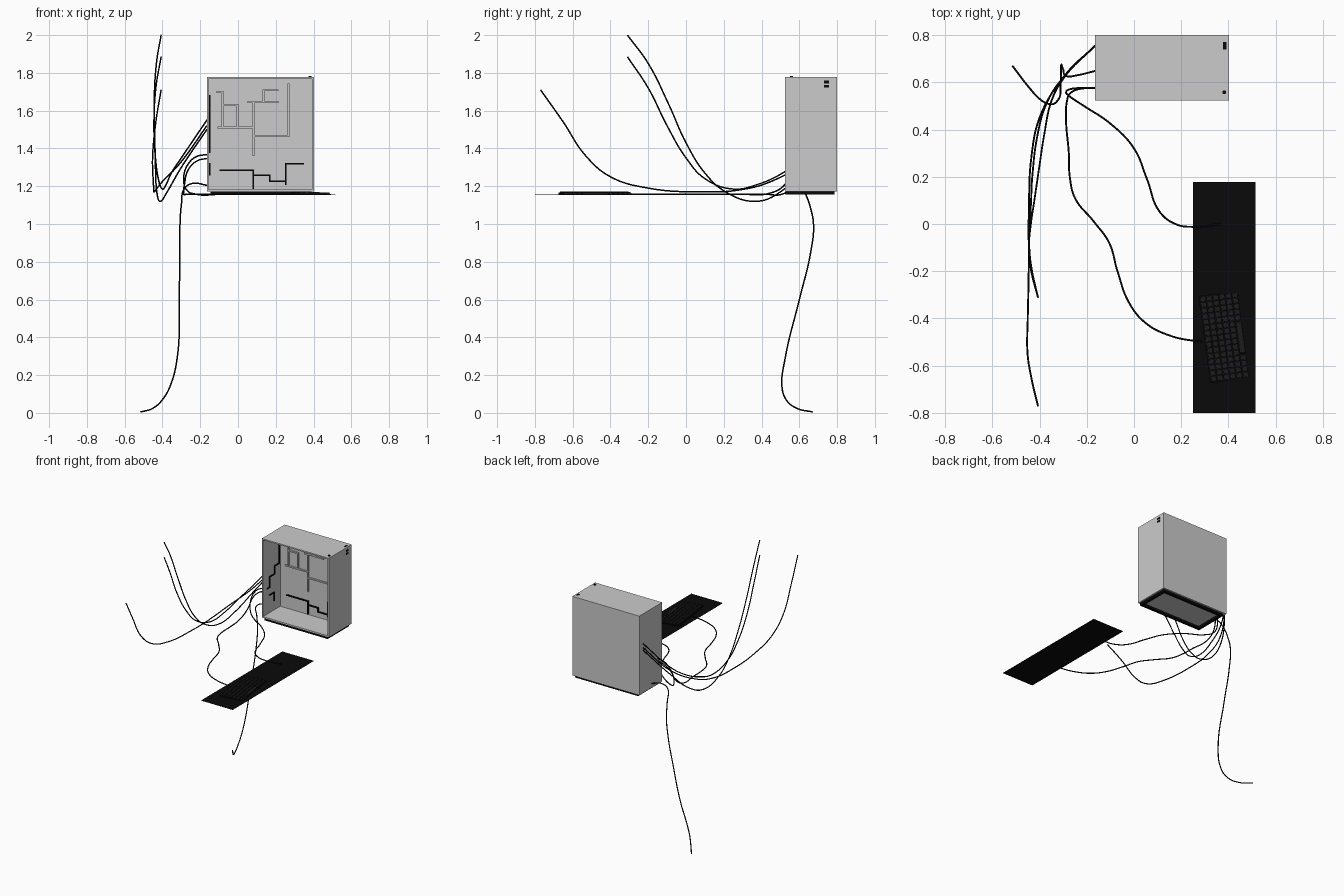
import bpy, bmesh, math
from mathutils import Matrix, Vector


def material(name, v):
    m = bpy.data.materials.new(name)
    m.diffuse_color = (v, v, v, 1)
    return m


BLACK = material("black", 0.003)
KEYCAP = material("keycap", 0.012)


def add_box(bm, lo, hi, top_scale=1.0):
    lo, hi = Vector(lo), Vector(hi)
    size = hi - lo
    geo = bmesh.ops.create_cube(bm, size=1)
    for v in geo["verts"]:
        s = top_scale if v.co.z > 0 else 1
        v.co = Vector((v.co.x * size.x * s, v.co.y * size.y * s, v.co.z * size.z)) + (lo + hi) / 2


def finish(name, bm, mat=None):
    me = bpy.data.meshes.new(name)
    bm.to_mesh(me)
    bm.free()
    ob = bpy.data.objects.new(name, me)
    bpy.context.collection.objects.link(ob)
    if mat:
        me.materials.append(mat)
    return ob


def boxes(name, items, mat=None):
    bm = bmesh.new()
    for lo, hi in items:
        add_box(bm, lo, hi)
    return finish(name, bm, mat)


def cable(name, pts, r=0.004):
    cu = bpy.data.curves.new(name, "CURVE")
    cu.dimensions = "3D"
    cu.bevel_depth = r
    cu.bevel_resolution = 2
    cu.resolution_u = 8
    cu.use_fill_caps = True
    sp = cu.splines.new("BEZIER")
    sp.bezier_points.add(len(pts) - 1)
    for p, co in zip(sp.bezier_points, pts):
        p.co = co
    for p in sp.bezier_points:
        p.handle_left_type = p.handle_right_type = "AUTO"
    cu.materials.append(BLACK)
    ob = bpy.data.objects.new(name, cu)
    bpy.context.collection.objects.link(ob)


# Case: box with an open front, pushed in to the inner back wall
X0, X1, Y0, Y1, Z0, Z1 = -0.165, 0.402, 0.524, 0.80, 1.172, 1.777
BACK = 0.732
bm = bmesh.new()
add_box(bm, (X0, Y0, Z0), (X1, Y1, Z1))
front = min(bm.faces, key=lambda f: f.calc_center_median().y)
bmesh.ops.inset_region(bm, faces=[front], thickness=0.014)
ext = bmesh.ops.extrude_face_region(bm, geom=[front])
bmesh.ops.delete(bm, geom=[front], context="FACES_ONLY") if front.is_valid else None
for v in [g for g in ext["geom"] if isinstance(g, bmesh.types.BMVert)]:
    v.co.y = BACK
bmesh.ops.recalc_face_normals(bm, faces=bm.faces)
finish("computer_case", bm)

# Base frame under the case
a, b, c, d, t = -0.146, 0.39, 0.527, 0.787, 0.02
boxes("base_frame", [((a, c, 1.155), (b, c + t, Z0)), ((a, d - t, 1.155), (b, d, Z0)),
                     ((a, c + t, 1.155), (a + t, d - t, Z0)),
                     ((b - t, c + t, 1.155), (b, d - t, Z0))], BLACK)

# Ports and power button
boxes("side_ports", [((X1 - 0.002, 0.731, z), (X1 + 0.001, 0.758, z + 0.015))
                     for z in (1.722, 1.744)], BLACK)
boxes("top_port", [((0.376, 0.74, Z1 - 0.002), (0.392, 0.77, Z1 + 0.001))], BLACK)
bm = bmesh.new()
bmesh.ops.create_cone(bm, cap_ends=True, segments=16, radius1=0.008, radius2=0.008, depth=0.01,
                      matrix=Matrix.Translation((0.382, 0.558, Z1 + 0.001)))
finish("power_button", bm, BLACK)


# Raised strips on the inner walls: each (u0, z0, u1, z1)
def strips(name, segs, side, mat=None, w=0.005):
    items = []
    for u0, z0, u1, z1 in segs:
        lo = (min(u0, u1) - w, min(z0, z1) - w)
        hi = (max(u0, u1) + w, max(z0, z1) + w)
        if side == "back":
            items.append(((lo[0], BACK - 0.01, lo[1]), (hi[0], BACK + 0.002, hi[1])))
        else:
            items.append(((X0 + 0.012, lo[0], lo[1]), (X0 + 0.019, hi[0], hi[1])))
    boxes(name, items, mat)


strips("upper_wall_strips", [
    (-0.108, 1.698, -0.082, 1.698), (-0.082, 1.698, -0.082, 1.51), (-0.104, 1.51, 0.082, 1.51),
    (-0.003, 1.51, -0.003, 1.63), (-0.082, 1.63, -0.003, 1.63), (0.082, 1.645, 0.082, 1.365),
    (0.056, 1.645, 0.21, 1.645), (0.136, 1.645, 0.136, 1.708), (0.136, 1.708, 0.21, 1.708),
    (0.267, 1.74, 0.267, 1.465), (0.082, 1.465, 0.267, 1.465)], "back")
strips("lower_wall_strips", [
    (-0.095, 1.285, 0.082, 1.285), (0.082, 1.285, 0.082, 1.19), (0.082, 1.257, 0.167, 1.257),
    (0.167, 1.257, 0.167, 1.227), (0.167, 1.227, 0.252, 1.227), (0.252, 1.21, 0.252, 1.32),
    (0.252, 1.32, 0.346, 1.32)], "back", BLACK, 0.004)
strips("side_wall_strips", [
    (0.71, 1.68, 0.71, 1.52), (0.66, 1.52, 0.71, 1.52), (0.66, 1.52, 0.66, 1.46),
    (0.60, 1.46, 0.66, 1.46), (0.60, 1.46, 0.60, 1.38), (0.57, 1.38, 0.60, 1.38),
    (0.60, 1.32, 0.65, 1.32), (0.65, 1.32, 0.65, 1.26)], "side", BLACK, 0.004)

# Desk mat
boxes("desk_mat", [((0.25, -0.80, 1.153), (0.515, 0.178, 1.156))], BLACK)

# Keyboard: wedge body and rows of tapered keys, tilted together
W, L, ROWS, COLS = 0.172, 0.372, 6, 15
place = Matrix.Translation((0.383, -0.478, 1.156)) @ Matrix.Rotation(math.radians(7.7), 4, "Z")
top = lambda x: 0.007 - x / W * 0.008
bm = bmesh.new()
add_box(bm, (-W / 2, -L / 2, 0), (W / 2, L / 2, 0.01))
for v in bm.verts:
    if v.co.z > 0.005:
        v.co.z = top(v.co.x)
bm.transform(place)
finish("keyboard_body", bm, BLACK)
bm = bmesh.new()
px, py = (W - 0.008) / ROWS, (L - 0.008) / COLS
for i in range(ROWS):
    x = -W / 2 + 0.004 + px * (i + 0.5)
    j = 0
    while j < COLS:
        n = 6 if i == ROWS - 1 and j == 4 else 1   # space bar on the front row
        y = -L / 2 + 0.004 + py * j
        z = top(x)
        add_box(bm, (x - px * 0.43, y + 0.002, z - 0.002),
                (x + px * 0.43, y + py * n - 0.002, z + 0.006), 0.9)
        j += n
bm.transform(place)
finish("keyboard_keys", bm, KEYCAP)

# Display cables rising from the case's left side
cable("display_cable_1", [
    (-0.407, -0.31, 2.0), (-0.432, -0.2, 1.85), (-0.444, -0.09, 1.63), (-0.44, 0.0, 1.43),
    (-0.436, 0.1, 1.27), (-0.43, 0.21, 1.17), (-0.41, 0.37, 1.12), (-0.375, 0.50, 1.17),
    (-0.30, 0.62, 1.30), (-0.165, 0.755, 1.50)])
cable("display_cable_2", [
    (-0.407, -0.31, 1.885), (-0.435, -0.2, 1.72), (-0.445, -0.1, 1.52), (-0.437, 0.0, 1.35),
    (-0.422, 0.1, 1.24), (-0.40, 0.25, 1.185), (-0.38, 0.38, 1.21), (-0.35, 0.52, 1.275),
    (-0.30, 0.615, 1.35), (-0.165, 0.755, 1.55)])
cable("display_cable_3", [
    (-0.407, -0.77, 1.71), (-0.435, -0.65, 1.54), (-0.452, -0.53, 1.36), (-0.45, -0.4, 1.25),
    (-0.446, -0.2, 1.19), (-0.445, 0.08, 1.17), (-0.435, 0.28, 1.18), (-0.40, 0.45, 1.225),
    (-0.30, 0.62, 1.33), (-0.165, 0.755, 1.52)])

# Power cable dropping to the floor
cable("power_cable", [
    (-0.515, 0.67, 0.005), (-0.45, 0.585, 0.025), (-0.40, 0.53, 0.07), (-0.36, 0.508, 0.14),
    (-0.322, 0.525, 0.29), (-0.311, 0.60, 0.6), (-0.309, 0.66, 0.85), (-0.307, 0.675, 1.0),
    (-0.30, 0.655, 1.1), (-0.282, 0.625, 1.19), (-0.24, 0.63, 1.215), (-0.165, 0.648, 1.205)])

# Keyboard and mouse cables lying at desk height, then looping up to the case
D = 1.157
cable("keyboard_cable", [
    (0.31, -0.497, D), (0.25, -0.494, D), (0.15, -0.472, D), (0.05, -0.42, D), (-0.02, -0.335, D),
    (-0.07, -0.2, D), (-0.105, -0.08, D), (-0.17, 0.01, D), (-0.25, 0.11, D), (-0.272, 0.2, D),
    (-0.276, 0.3, D), (-0.288, 0.44, 1.162), (-0.284, 0.52, 1.205), (-0.262, 0.56, 1.29),
    (-0.215, 0.574, 1.335), (-0.165, 0.575, 1.347)])
cable("mouse_cable", [
    (0.37, 0.0, D + 0.002), (0.25, -0.012, D), (0.18, -0.002, D), (0.11, 0.05, D), (0.055, 0.19, D),
    (0.0, 0.32, D), (-0.1, 0.425, D), (-0.22, 0.505, D), (-0.272, 0.54, 1.18),
    (-0.287, 0.56, 1.25), (-0.262, 0.573, 1.32), (-0.22, 0.576, 1.357), (-0.165, 0.577, 1.368)])
